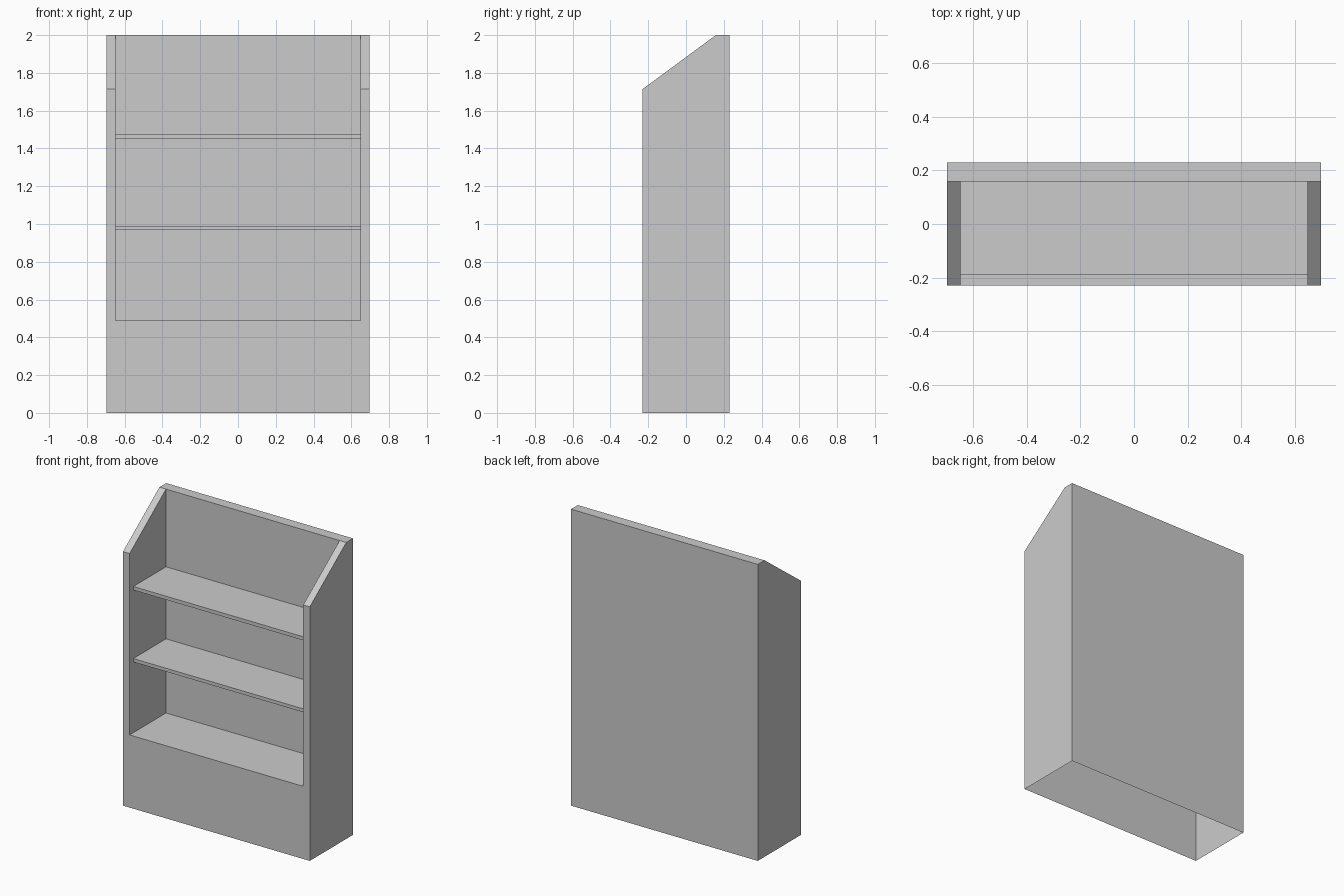
import bpy
import bmesh
import math

if "Cube" in bpy.data.objects:
    bpy.data.objects.remove(bpy.data.objects["Cube"])

OUT, INN = 0.697, 0.648            # outer and inner half widths
FRONT, BACK, WALL = -0.23, 0.23, 0.158
SEAT, SHOULDER, TOP = 0.49, 1.714, 2.0


def finish(bm, name):
    mesh = bpy.data.meshes.new(name)
    bm.to_mesh(mesh)
    bm.free()
    obj = bpy.data.objects.new(name, mesh)
    bpy.context.collection.objects.link(obj)
    return obj


def cap(bm, x, profile):
    bm.faces.new([bm.verts.new((x, y, z)) for y, z in profile])


def sweep(bm, x0, x1, path):
    for (ya, za), (yb, zb) in zip(path, path[1:]):
        bm.faces.new([bm.verts.new(p) for p in
                      ((x0, ya, za), (x1, ya, za), (x1, yb, zb), (x0, yb, zb))])


# cabinet shell: hollow, open underneath, with sloped side tops
side = [(FRONT, 0), (FRONT, SEAT), (FRONT, SHOULDER), (WALL, TOP), (BACK, TOP), (BACK, 0)]
middle = [(FRONT, 0), (FRONT, SEAT), (WALL, SEAT), (WALL, TOP), (BACK, TOP), (BACK, 0)]
recess = [(FRONT, SEAT), (FRONT, SHOULDER), (WALL, TOP), (WALL, SEAT)]
bm = bmesh.new()
sweep(bm, -INN, INN, middle)
for s in (-1, 1):
    sweep(bm, s * INN, s * OUT, side)
    cap(bm, s * OUT, side)
    cap(bm, s * INN, recess)
bmesh.ops.remove_doubles(bm, verts=bm.verts, dist=1e-4)
bmesh.ops.recalc_face_normals(bm, faces=bm.faces)
bmesh.ops.dissolve_limit(bm, angle_limit=math.radians(1), verts=bm.verts, edges=bm.edges)
finish(bm, "cabinet_shell")

# shelves
for name, z0, z1 in (("lower_shelf", 0.967, 0.99), ("upper_shelf", 1.452, 1.476)):
    bm = bmesh.new()
    bmesh.ops.create_cube(bm, size=1)
    bmesh.ops.scale(bm, verts=bm.verts, vec=(2 * INN, WALL + 0.19, z1 - z0))
    bmesh.ops.translate(bm, verts=bm.verts, vec=(0, (WALL - 0.19) / 2, (z0 + z1) / 2))
    finish(bm, name)
